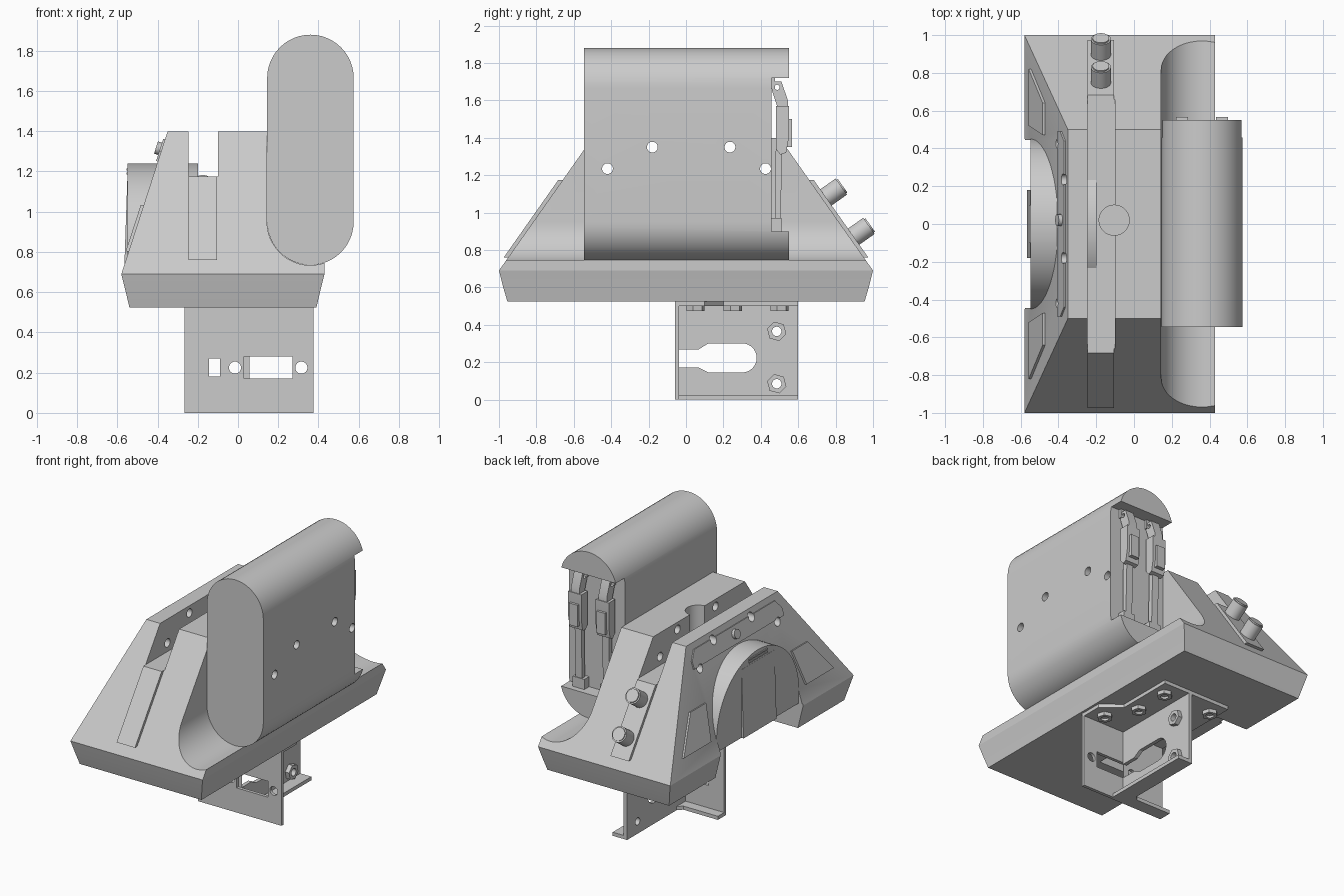
import bpy, bmesh, math
from mathutils import Vector

if "Cube" in bpy.data.objects:
    bpy.data.objects.remove(bpy.data.objects["Cube"])

grey = bpy.data.materials.new("plain_grey")
grey.use_nodes = True
grey.diffuse_color = (0.6, 0.6, 0.6, 1)
grey.node_tree.nodes["Principled BSDF"].inputs["Base Color"].default_value = (0.6, 0.6, 0.6, 1)


def finish(bm, name):
    bmesh.ops.recalc_face_normals(bm, faces=bm.faces)
    mesh = bpy.data.meshes.new(name)
    bm.to_mesh(mesh)
    bm.free()
    mesh.materials.append(grey)
    ob = bpy.data.objects.new(name, mesh)
    bpy.context.collection.objects.link(ob)
    return ob


def prism(name, pts, vec):
    """Flat outline pushed along a vector."""
    bm = bmesh.new()
    face = bm.faces.new([bm.verts.new(p) for p in pts])
    new = bmesh.ops.extrude_face_region(bm, geom=[face])["geom"]
    bmesh.ops.translate(bm, vec=Vector(vec), verts=[v for v in new if isinstance(v, bmesh.types.BMVert)])
    return finish(bm, name)


def box(name, x0, x1, y0, y1, z0, z1):
    return prism(name, [(x0, y0, z0), (x1, y0, z0), (x1, y1, z0), (x0, y1, z0)], (0, 0, z1 - z0))


def rod(name, start, axis, radius, length, sides=32):
    start, axis = Vector(start), Vector(axis).normalized()
    u = axis.orthogonal().normalized()
    w = axis.cross(u)
    ring = [2 * math.pi * i / sides for i in range(sides)]
    return prism(name, [start + radius * (math.cos(a) * u + math.sin(a) * w) for a in ring], axis * length)


def arc(cx, cz, r, a0, a1, n=24):
    return [(cx + r * math.cos(math.radians(a0 + (a1 - a0) * i / n)),
             cz + r * math.sin(math.radians(a0 + (a1 - a0) * i / n))) for i in range(n + 1)]


def loft(name, rings):
    """Stack of rectangles (x0, x1, half_y, z)."""
    bm = bmesh.new()
    loops = [[bm.verts.new(p) for p in ((a, -h, z), (b, -h, z), (b, h, z), (a, h, z))] for a, b, h, z in rings]
    bm.faces.new(loops[0])
    bm.faces.new(loops[-1])
    for lo, hi in zip(loops, loops[1:]):
        for i in range(4):
            j = (i + 1) % 4
            bm.faces.new((lo[i], lo[j], hi[j], hi[i]))
    return finish(bm, name)


def cut(ob, cutters):
    bpy.context.view_layer.objects.active = ob
    for c in cutters:
        m = ob.modifiers.new("cut", "BOOLEAN")
        m.operation, m.solver, m.object = "DIFFERENCE", "EXACT", c
        bpy.ops.object.modifier_apply(modifier=m.name)


helpers = []


def helper(ob):
    ob.hide_render = True
    helpers.append(ob)
    return ob


def capsule(r, y0, y1, name):
    pts = arc(0.36, 1.665, r, 0, 180) + arc(0.36, 0.95, r, 180, 360)
    return prism(name, [(x, y0, z) for x, z in pts], (0, y1 - y0, 0))


def slope_x(z):
    return -0.58 + 0.23 * (z - 0.69) / 0.71


def slope_y(z):
    return 1 - 0.5 * (z - 0.69) / 0.71


SIDE = Vector((-0.951, 0, 0.308))

# Base and main wedge body
base = loft("base_plate", [(-0.54, 0.39, 0.955, 0.525), (-0.56, 0.41, 0.98, 0.61), (-0.58, 0.43, 1, 0.69)])
body = loft("wedge_body", [(-0.58, 0.43, 1, 0.69), (-0.35, 0.43, 0.5, 1.4)])
pack = capsule(0.215, -0.545, 0.55, "capsule_pack")

# Recess for the drum, under and beside the body
notch = helper(box("notch_cutter", -0.8, -0.1, -0.45, 0.45, 0.4, 0.7))
lip = helper(box("lip_cutter", -0.8, -0.545, -0.445, 0.445, 0.65, 0.85))
groove = helper(box("channel_cutter", -0.245, -0.1, -2, 2, 1.175, 1.6))
cradle = helper(capsule(0.216, -2, 2, "cradle_cutter"))
well = helper(rod("well_cutter", (-0.105, 0.02, 1.02), (0, 0, 1), 0.08, 1))
cross_holes = [helper(rod("cross_hole_cutter", (-1, y, z), (1, 0, 0), 0.029, 2, 20))
               for y, z in ((-0.42, 1.235), (-0.18, 1.35), (0.235, 1.35), (0.425, 1.235))]
cut(base, [notch])
cut(body, [notch, lip, cradle, groove, well] + cross_holes)

# Pack with the open rear bay
cut(pack, [helper(box("bay_cutter", 0, 0.8, 0.457, 0.8, 0.9, 1.72))] + cross_holes)

# Side drum, its end panel and slots
drum_pts = [p for p in arc(0, 0.79, 0.45, -11.5, 191.5, 48)]
drum = prism("side_drum", [(-0.549, y, z) for y, z in drum_pts], (0.35, 0, 0))
prism("drum_panel", [(-0.54, -0.18, 0.7), (-0.566, -0.18, 0.7), (-0.55, -0.18, 1.17), (-0.54, -0.18, 1.17)],
      (0, 0.36, 0))
for z in (1.185, 1.205):
    box("drum_slot_bar", -0.555, -0.54, -0.1, 0.1, z, z + 0.01)

# Raised bar and pads on the sloping side
bar = prism("side_bar", [(slope_x(z), y, z) for y, z in ((-0.49, 1.3), (-0.44, 1.36), (0.44, 1.36), (0.49, 1.3),
                                                        (0.49, 1.25), (-0.49, 1.25))], SIDE * 0.009)
cut(bar, cross_holes)
rod("bar_button", (slope_x(1.31), 0.02, 1.31), SIDE, 0.032, 0.03, 20)
for s in (-1, 1):
    prism("side_pad", [(slope_x(z), s * y, z) for y, z in ((0.82, 0.8), (0.64, 1.03), (0.47, 1.03), (0.52, 0.8))],
          SIDE * 0.014)
    # Plates running down the end slopes
    prism("end_plate", [(x, s * slope_y(z), z) for x, z in ((-0.245, 0.76), (-0.105, 0.76),
                                                            (-0.105, 1.175), (-0.245, 1.175))], (0, s * 0.024, 0))

# Rear knobs
for z in (1.07, 0.86):
    direction = Vector((0, 0.818, 0.576))
    start = Vector((-0.175, slope_y(z), z))
    rod("rear_knob", start, direction, 0.053, 0.12)
    rod("rear_knob_cap", start + direction * 0.12, direction, 0.044, 0.008)

# Pair of latches in the rear bay
for x in (0.255, 0.465):
    box("latch_foot", x - 0.045, x + 0.045, 0.457, 0.51, 0.9, 0.97)
    prism("latch_rod", [(x - 0.025, y, z) for y, z in ((0.475, 0.96), (0.505, 0.96), (0.515, 1.34), (0.48, 1.34))],
          (0.05, 0, 0))
    prism("latch_body", [(x - 0.05, y, z) for y, z in ((0.48, 1.34), (0.505, 1.31), (0.535, 1.32), (0.55, 1.4),
                                                       (0.55, 1.57), (0.48, 1.57))], (0.1, 0, 0))
    box("latch_button", x - 0.032, x + 0.032, 0.54, 0.567, 1.35, 1.5)
    arm = prism("latch_arm", [(x - 0.032, y, z) for y, z in ((0.49, 1.56), (0.545, 1.56), (0.545, 1.6), (0.51, 1.7),
                                                             (0.465, 1.7), (0.46, 1.65))], (0.064, 0, 0))
    cut(arm, [helper(rod("pin_cutter", (x - 0.1, 0.487, 1.67), (1, 0, 0), 0.014, 0.2, 16))])
    box("latch_hook", x - 0.04, x + 0.04, 0.456, 0.475, 1.66, 1.72)

# Bracket: front plate, side web and flanges
front = box("bracket_front", -0.265, 0.375, -0.06, -0.038, 0, 0.525)
cut(front, [helper(box("window_cutter", 0.03, 0.27, -0.2, 0, 0.17, 0.28)),
            helper(box("slot_cutter", -0.145, -0.09, -0.2, 0, 0.18, 0.27))] +
    [helper(rod("hole_cutter", (x, -0.2, 0.225), (0, 1, 0), 0.03, 0.2)) for x in (-0.015, 0.315)])
web = box("bracket_web", 0.03, 0.056, -0.038, 0.6, 0.01, 0.515)
key = [(0.07, 0.27), (0.07, 0.17), (0.12, 0.145)] + arc(0.3, 0.223, 0.078, -90, 90, 16) + [(0.12, 0.301)]
cut(web, [helper(box("throat_cutter", -0.1, 0.2, -0.037, 0.09, 0.171, 0.269)),
          helper(prism("key_cutter", [(-0.1, y, z) for y, z in key], (0.3, 0, 0)))] +
    [helper(rod("bolt_cutter", (-0.1, 0.485, z), (1, 0, 0), 0.025, 0.3)) for z in (0.085, 0.365)])
prism("bracket_top", [(x, y, 0.5) for x, y in ((-0.265, -0.04), (0.375, -0.04), (0.375, 0.1), (0.25, 0.2),
                                               (0.25, 0.6), (-0.265, 0.6))], (0, 0, 0.024))
prism("bracket_foot", [(x, y, 0) for x, y in ((-0.265, -0.04), (0.14, -0.04), (0.14, 0.6), (0.03, 0.6),
                                              (0.03, 0.06), (0, 0.03), (-0.265, 0.03))], (0, 0, 0.025))

# Hex nuts on the web and under the top flange
for z in (0.085, 0.365):
    nut = rod("web_nut", (0.056, 0.485, z), (1, 0, 0), 0.053, 0.03, 6)
    cut(nut, [helper(rod("nut_cutter", (0, 0.485, z), (1, 0, 0), 0.025, 0.2))])
for x, y in ((0.28, 0.05), (0.17, 0.25), (0.17, 0.5), (-0.2, 0.5)):
    nut = rod("flange_nut", (x, y, 0.5), (0, 0, -1), 0.05, 0.025, 6)
    cut(nut, [helper(rod("nut_cutter", (x, y, 0.49), (0, 0, -1), 0.025, 0.1))])

# Remove cutters and shade curved parts
for h in helpers:
    bpy.data.objects.remove(h)
bpy.ops.object.select_all(action="DESELECT")
for ob in bpy.context.collection.objects:
    if ob.type == "MESH":
        ob.select_set(True)
        bpy.context.view_layer.objects.active = ob
bpy.ops.object.shade_smooth_by_angle(angle=math.radians(25))
